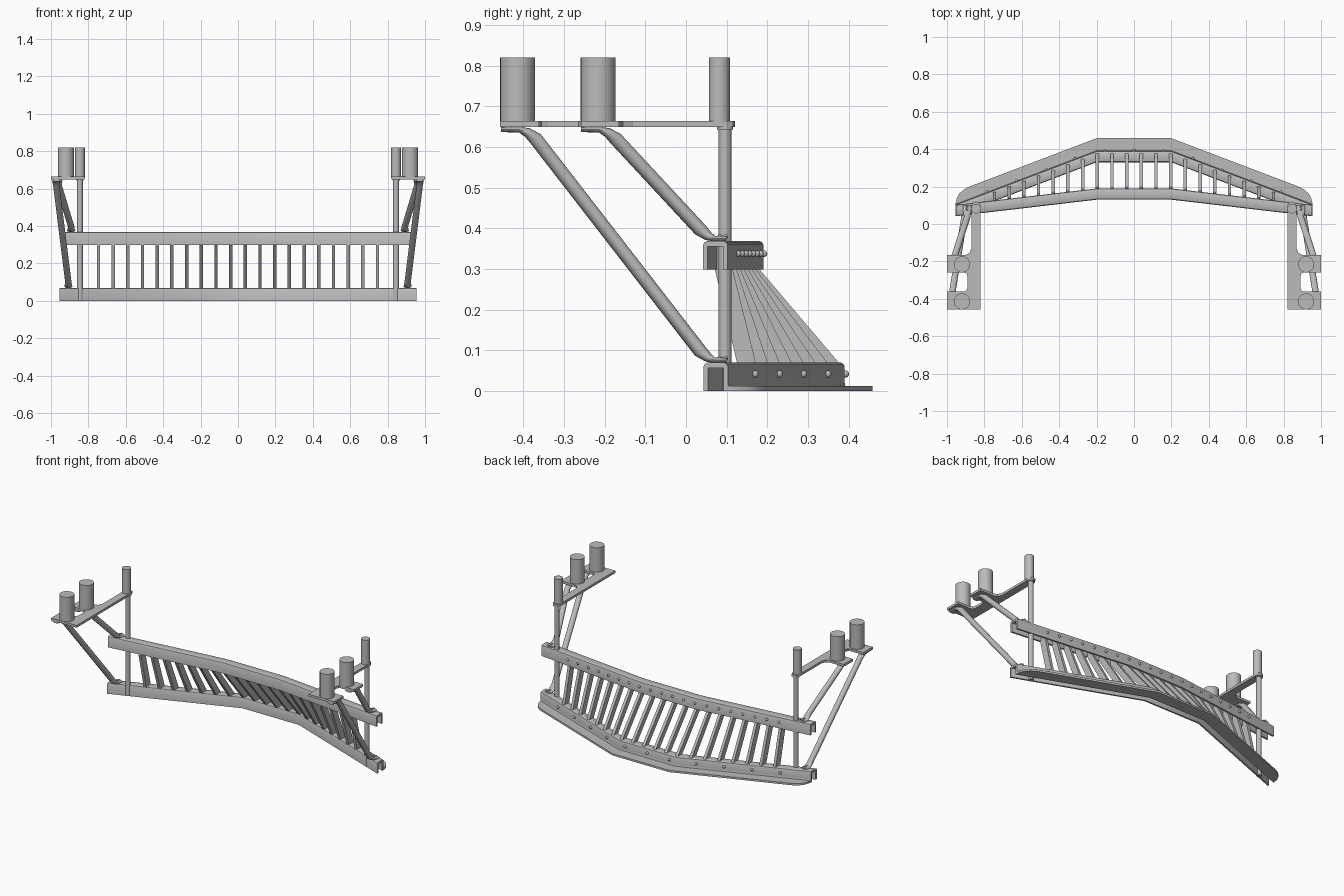
import bpy, bmesh, math
from mathutils import Vector

cube = bpy.data.objects.get("Cube")
if cube:
    bpy.data.objects.remove(cube, do_unlink=True)

steel = bpy.data.materials.new("grey steel")
steel.use_nodes = True
GREY = (0.5, 0.5, 0.5, 1)
steel.diffuse_color = GREY
steel.node_tree.nodes["Principled BSDF"].inputs["Base Color"].default_value = GREY


def finish(name, bm, smooth=True):
    """Turn a bmesh into a shaded object."""
    bmesh.ops.recalc_face_normals(bm, faces=bm.faces)
    mesh = bpy.data.meshes.new(name)
    bm.to_mesh(mesh)
    bm.free()
    mesh.materials.append(steel)
    obj = bpy.data.objects.new(name, mesh)
    bpy.context.collection.objects.link(obj)
    if smooth:
        bpy.ops.object.select_all(action='DESELECT')
        obj.select_set(True)
        bpy.context.view_layer.objects.active = obj
        bpy.ops.object.shade_smooth_by_angle(angle=math.radians(35))
    return obj


def loft(bm, rings):
    """Skin a list of closed rings and cap both ends."""
    rows = [[bm.verts.new(p) for p in ring] for ring in rings]
    n = len(rows[0])
    for a, b in zip(rows, rows[1:]):
        for i in range(n):
            j = (i + 1) % n
            bm.faces.new((a[i], a[j], b[j], b[i]))
    bm.faces.new(rows[0])
    bm.faces.new(rows[-1][::-1])


def cylinder(name, x, y, z0, z1, r, sides=32):
    bm = bmesh.new()
    ring = [(x + r * math.cos(t), y + r * math.sin(t))
            for t in (2 * math.pi * i / sides for i in range(sides))]
    loft(bm, [[(a, b, z) for a, b in ring] for z in (z0, z1)])
    return finish(name, bm)


def bolts(name, points, r=0.008):
    bm = bmesh.new()
    for p in points:
        made = bmesh.ops.create_uvsphere(bm, u_segments=12, v_segments=8, radius=r)
        bmesh.ops.translate(bm, verts=made["verts"], vec=p)
    return finish(name, bm)


# Front edge of each rail: straight middle, swept-back wings
def upper_y(x):
    return 0.13 - 0.117 * max(abs(x) - 0.2, 0)


def lower_y(x):
    return 0.33 - 0.38 * max(abs(x) - 0.2, 0)


# Channel sections open at the bottom
CROWN = [(0, 0), (0, 0.061), (0.003, 0.067), (0.009, 0.07),
         (0.051, 0.07), (0.057, 0.067), (0.06, 0.061)]
INSIDE = [(0.049, 0), (0.049, 0.057), (0.011, 0.057), (0.011, 0)]


def rail(name, stations, edge, z, flange):
    rings = []
    for x, lip in stations:
        section = list(CROWN)
        if flange:
            section += [(0.06, 0.024), (0.0608, 0.016), (0.0625, 0.012),
                        (0.0605 + lip, 0.012), (0.0605 + lip, 0)]
        else:
            section += [(0.06, 0)]
        rings.append([(x, edge(x) + y, z + h) for y, h in section + INSIDE])
    bm = bmesh.new()
    loft(bm, rings)
    return finish(name, bm)


half = [(0.2, 0.068), (0.885, 0.068), (0.915, 0.062), (0.935, 0.05),
        (0.948, 0.03), (0.955, 0.004)]
both = [(-x, w) for x, w in reversed(half)] + half
rail("lower_rail", both, lower_y, 0, True)
rail("upper_rail", [(x, 0) for x in (-0.95, -0.2, 0.2, 0.95)], upper_y, 0.299, False)

# Leaning slats
slat_x = [(i - 9.5) * 0.0785 for i in range(20)]
bm = bmesh.new()
for x in slat_x:
    rings = []
    for y, depth, z in ((upper_y(x) + 0.004, 0.046, 0.357),
                        (upper_y(x) + 0.004, 0.044, 0.303),
                        (lower_y(x) + 0.004, 0.046, 0.065)):
        rings.append([(x - 0.009, y, z), (x + 0.009, y, z),
                      (x + 0.009, y + depth, z), (x - 0.009, y + depth, z)])
    loft(bm, rings)
finish("slats", bm, smooth=False)

# Rear bolts
bolts("upper_rail_bolts", [(x, upper_y(x) + 0.062, 0.338) for x in slat_x])
bolts("lower_rail_bolts", [(x, lower_y(x) + 0.062, 0.042)
                           for x in (i * 0.157 for i in range(-5, 6))], 0.009)


def brace(name, s, path):
    """Round tube with flattened ends; path rows are x, y, z, half width, half height."""
    pts = [Vector((s * p[0], p[1], p[2])) for p in path]
    rings = []
    for i, p in enumerate(pts):
        t = (pts[min(i + 1, len(pts) - 1)] - pts[max(i - 1, 0)]).normalized()
        side = t.cross(Vector((0, 0, 1))).normalized()
        up = side.cross(t)
        w, h = path[i][3:]
        rings.append([p + side * w * math.cos(a) + up * h * math.sin(a)
                      for a in (2 * math.pi * k / 20 for k in range(20))])
    bm = bmesh.new()
    loft(bm, rings)
    return finish(name, bm)


def brace_path(foot, top):
    (xa, ya, za), (xb, yb, zb) = foot, top
    a, b = Vector((xa, ya - 0.055, za + 0.022)), Vector((xb, yb + 0.07, zb - 0.022))
    return [(xa, ya + 0.01, za, 0.022, 0.006), (xa, ya - 0.02, za, 0.022, 0.007),
            (xa, ya - 0.036, za + 0.007, 0.02, 0.012), (*a, 0.017, 0.017),
            (*b, 0.017, 0.017), (xb, yb + 0.05, zb - 0.007, 0.02, 0.012),
            (xb, yb + 0.03, zb, 0.022, 0.007), (xb, yb - 0.015, zb, 0.022, 0.006)]


def mount_plate(name, s):
    """Strip with two outward tabs and rounded inner corners."""
    outline = [(0.82, -0.458), (1, -0.458), (1, -0.362), (0.91, -0.362),
               (0.895, -0.355), (0.89, -0.34), (0.89, -0.28), (0.895, -0.265),
               (0.91, -0.258), (1, -0.258), (1, -0.165), (0.9, -0.165),
               (0.88, -0.155), (0.868, -0.13), (0.868, 0.1), (0.86, 0.115),
               (0.845, 0.12), (0.828, 0.115), (0.82, 0.1)]
    bm = bmesh.new()
    loft(bm, [[(s * x, y, z) for x, y in outline] for z in (0.649, 0.664)])
    return finish(name, bm, smooth=False)


# Side mounts, mirrored
for s, label in ((1, "left"), (-1, "right")):
    cylinder(label + "_post", s * 0.845, 0.096, 0.002, 0.65, 0.0155)
    cylinder(label + "_post_collar", s * 0.845, 0.096, 0.643, 0.65, 0.02)
    cylinder(label + "_post_cap", s * 0.845, 0.082, 0.66, 0.82, 0.026)
    mount_plate(label + "_mount_plate", s)
    for y, tag in ((-0.414, "front"), (-0.216, "rear")):
        cylinder(f"{label}_{tag}_mount", s * 0.92, y, 0.66, 0.82, 0.043)
    brace(label + "_long_brace", s, brace_path((0.907, 0.09, 0.076), (0.972, -0.44, 0.643)))
    brace(label + "_short_brace", s, brace_path((0.892, 0.09, 0.375), (0.96, -0.243, 0.643)))
    spots = [(0.907, 0.083, 0.081), (0.907, 0.097, 0.081),
             (0.892, 0.083, 0.38), (0.892, 0.097, 0.38),
             (0.972, -0.449, 0.645), (0.972, -0.431, 0.645),
             (0.96, -0.251, 0.645), (0.96, -0.233, 0.645)]
    bolts(label + "_brace_bolts", [(s * x, y, z) for x, y, z in spots], 0.006)
